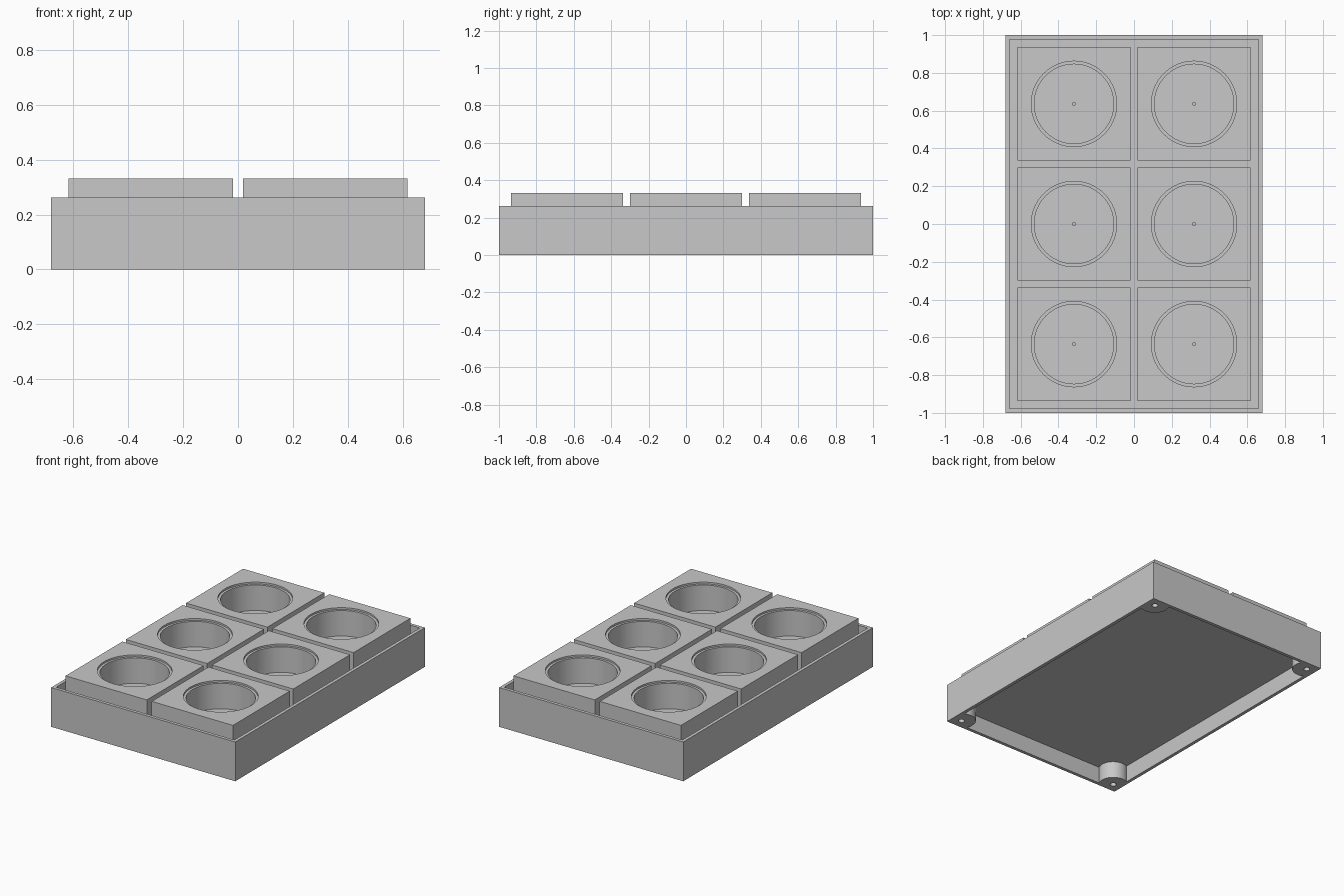
import bpy, bmesh
from math import sin, cos, tau

cube = bpy.data.objects.get("Cube")
if cube:
    bpy.data.objects.remove(cube, do_unlink=True)

SEG = 64
HALF_X, HALF_Y, WALL = 0.68, 1.0, 0.022
IN_X, IN_Y = HALF_X - WALL, HALF_Y - WALL
TRAY_TOP, PLATE_LOW, PLATE_TOP = 0.262, 0.112, 0.134
BLOCK_TOP, BLOCK_HALF, PITCH = 0.332, 0.3, 0.636

grey = bpy.data.materials.new("light grey")
grey.use_nodes = True
colour = (0.58, 0.58, 0.58, 1)
grey.diffuse_color = colour
grey.node_tree.nodes["Principled BSDF"].inputs["Base Color"].default_value = colour


def rect(hx, hy, z):
    return [(-hx, -hy, z), (hx, -hy, z), (hx, hy, z), (-hx, hy, z)]


def circle(r, z):
    return [(r * cos(tau * i / SEG), r * sin(tau * i / SEG), z) for i in range(SEG)]


def square(h, z):
    # Square outline with one point per circle segment
    pts = []
    for x, y, _ in circle(1, z):
        k = h / max(abs(x), abs(y))
        pts.append((x * k, y * k, z))
    return pts


def loft(name, rings, location=(0, 0, 0), smooth=False):
    # Join successive rings with quads and close both ends
    bm = bmesh.new()
    loops = [[bm.verts.new(p) for p in ring] for ring in rings]
    for a, b in zip(loops, loops[1:]):
        for i in range(len(a)):
            j = (i + 1) % len(a)
            bm.faces.new((a[i], a[j], b[j], b[i]))
    bm.faces.new(loops[0][::-1])
    bm.faces.new(loops[-1])
    bmesh.ops.remove_doubles(bm, verts=bm.verts[:], dist=0.0001)
    bmesh.ops.recalc_face_normals(bm, faces=bm.faces[:])
    mesh = bpy.data.meshes.new(name)
    bm.to_mesh(mesh)
    bm.free()
    mesh.materials.append(grey)
    obj = bpy.data.objects.new(name, mesh)
    obj.location = location
    bpy.context.collection.objects.link(obj)
    if smooth:
        bpy.ops.object.select_all(action='DESELECT')
        obj.select_set(True)
        bpy.context.view_layer.objects.active = obj
        bpy.ops.object.shade_smooth_by_angle()


# Tray: hollow underneath, rim on top, plate between
loft("tray", [
    rect(IN_X, IN_Y, PLATE_LOW), rect(IN_X, IN_Y, 0),
    rect(HALF_X, HALF_Y, 0), rect(HALF_X, HALF_Y, TRAY_TOP),
    rect(IN_X, IN_Y, TRAY_TOP), rect(IN_X, IN_Y, PLATE_TOP),
])

# Six blocks, each with a stepped round pocket and a small centre hole
STEP, FLOOR = BLOCK_TOP - 0.012, 0.15
for col in (-0.5, 0.5):
    for row in (-1, 0, 1):
        loft("holder_block", [
            square(BLOCK_HALF, PLATE_TOP), square(BLOCK_HALF, BLOCK_TOP),
            circle(0.226, BLOCK_TOP), circle(0.226, STEP),
            circle(0.21, STEP), circle(0.21, FLOOR),
            circle(0.008, FLOOR), circle(0.008, FLOOR - 0.01),
        ], (col * PITCH, row * PITCH, 0), True)

# Corner screw posts under the plate, trimmed flush to the tray walls
INSET = 0.063
LIMIT = INSET - WALL


def post_ring(r, z, sx, sy):
    return [(sx * min(x, LIMIT), sy * min(y, LIMIT), z) for x, y, _ in circle(r, z)]


for sx in (-1, 1):
    for sy in (-1, 1):
        profile = [(0.09, PLATE_LOW), (0.09, 0), (0.019, 0), (0.019, 0.09)]
        loft("screw_post", [post_ring(r, z, sx, sy) for r, z in profile],
             (sx * (HALF_X - INSET), sy * (HALF_Y - INSET), 0), True)
